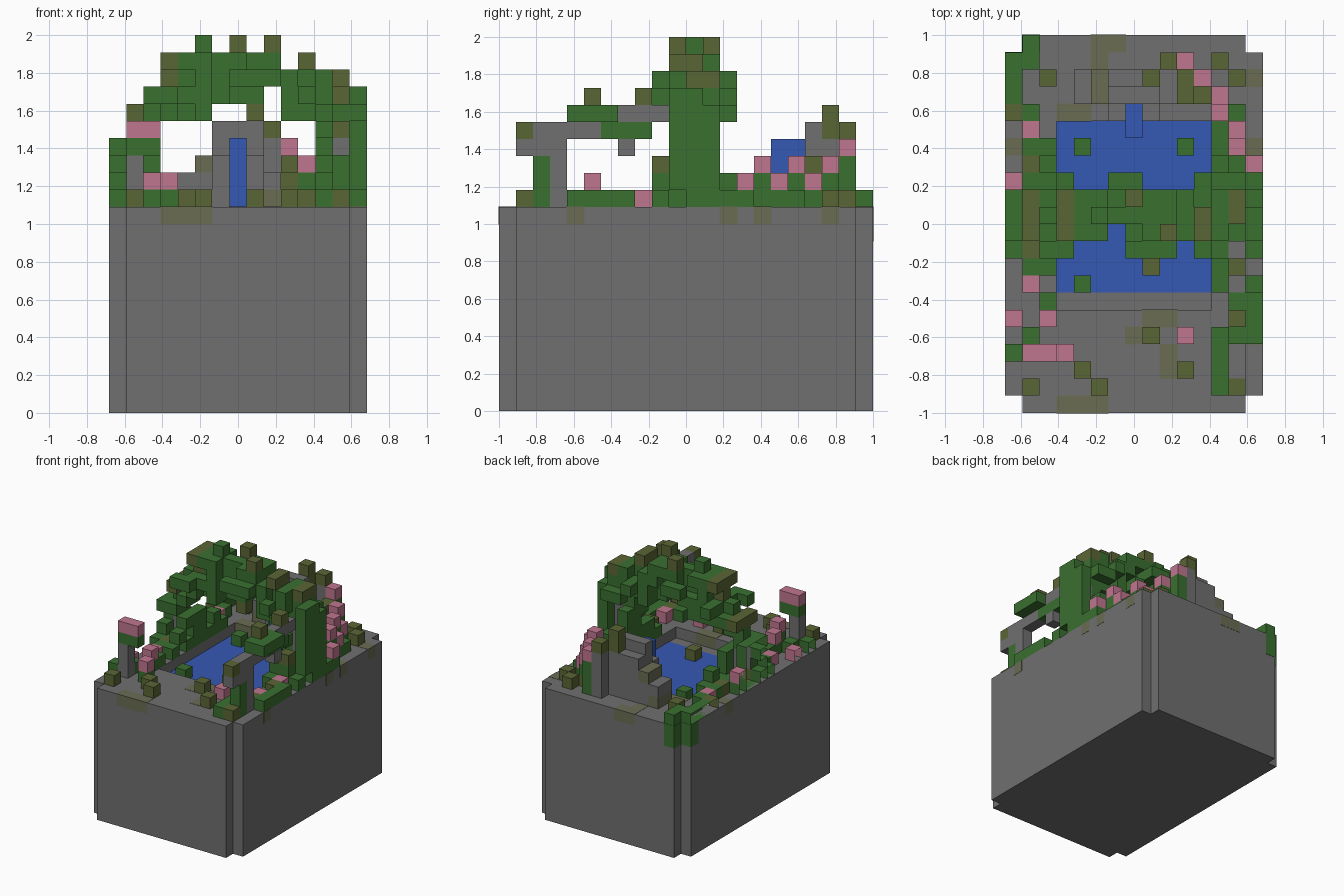
import bpy, bmesh, random
from mathutils import Vector

random.seed(4)
U = 1 / 11                      # edge of one block
if "Cube" in bpy.data.objects:
    bpy.data.objects.remove(bpy.data.objects["Cube"])


def material(name, code):
    srgb = [c / 255 for c in bytes.fromhex(code)]
    color = [((c + 0.055) / 1.055) ** 2.4 for c in srgb] + [1]
    mat = bpy.data.materials.new(name)
    mat.use_nodes = True
    mat.diffuse_color = color
    mat.node_tree.nodes["Principled BSDF"].inputs["Base Color"].default_value = color
    return mat


MATS = {"s": material("stone grey", "707070"), "m": material("mossy stone", "6a6c54"),
        "g": material("leaf green", "3a7030"), "o": material("olive leaf", "5a6635"),
        "p": material("blossom pink", "c07690"), "b": material("water blue", "3558b4")}
KEYS = list(MATS)


def spot(i, j, k):
    return Vector(((i - 7.5) * U, (j - 11) * U, k * U))


def finish(name, bm):
    mesh = bpy.data.meshes.new(name)
    bm.to_mesh(mesh)
    bm.free()
    for mat in MATS.values():
        mesh.materials.append(mat)
    obj = bpy.data.objects.new(name, mesh)
    bpy.context.collection.objects.link(obj)


def boxes(name, key, spans, swell=0):
    """Boxes given as pairs of low and high grid corners."""
    bm = bmesh.new()
    for low, high in spans:
        a, b = spot(*low), spot(*high)
        made = bmesh.ops.create_cube(bm, size=1)["verts"]
        for v in made:
            v.co = Vector((a[n] + b[n]) / 2 + v.co[n] * (b[n] - a[n] + swell) for n in range(3))
    for f in bm.faces:
        f.material_index = KEYS.index(key)
    finish(name, bm)


def blocks(name, cells):
    """Unit blocks from a dictionary of cells, without the hidden inner faces."""
    bm = bmesh.new()
    for cell, key in cells.items():
        made = bmesh.ops.create_cube(bm, size=U)["verts"]
        mid = spot(*(c + 0.5 for c in cell))
        bmesh.ops.translate(bm, verts=made, vec=mid)
        for f in {f for v in made for f in v.link_faces}:
            f.material_index = KEYS.index(key)
    hidden = []
    for f in bm.faces:
        out = f.calc_center_median() + f.normal * U / 2
        near = (int(out.x / U + 7.5), int(out.y / U + 11), int(out.z / U))
        if near in cells:
            hidden.append(f)
    bmesh.ops.delete(bm, geom=hidden, context="FACES")
    finish(name, bm)


def drawing(rows, place):
    """Turn a drawn pattern into cells; place maps column and row to a cell."""
    return {place(c, r): key for r, row in enumerate(rows)
            for c, key in enumerate(row) if key != "."}


# Stone base: notched lower body
outline = [(1, 0), (13.5, 0)]
bm = bmesh.new()
corner = [(7.5, 10), (6.5, 10), (6.5, 11)]
quarter = corner + [(-x, y) for x, y in reversed(corner)]
ring = quarter + [(-x, -y) for x, y in quarter]
face = bm.faces.new([bm.verts.new((x * U, y * U, 0)) for x, y in ring])
top = bmesh.ops.extrude_face_region(bm, geom=[face])["geom"]
bmesh.ops.translate(bm, verts=[v for v in top if isinstance(v, bmesh.types.BMVert)], vec=(0, 0, 11 * U))
bmesh.ops.recalc_face_normals(bm, faces=bm.faces)
finish("stone_base", bm)

# Rim around the sunken pool
boxes("stone_rim", "s", [
    ((1, 0, 11), (14, 1, 12)), ((0, 1, 11), (15, 6, 12)),
    ((0, 6, 11), (3, 17, 12)), ((12, 6, 11), (15, 17, 12)),
    ((0, 17, 11), (15, 21, 12)), ((1, 21, 11), (14, 22, 12))])
boxes("pool_water", "b", [((3, 7, 10.97), (12, 17, 11.04))])

# Moss stains lying flush on the stone
stains = [(3, 0), (4, 0), (5, 0), (5, 21), (6, 21), (5, 20), (3, 17), (4, 17), (9, 3), (9, 2),
          (7, 4), (8, 5), (9, 5), (0, 15), (14, 4), (14, 13), (14, 15), (14, 19)]
boxes("moss_stains", "m", [((i, j, 11), (i + 1, j + 1, 12)) for i, j in stains], 0.004)
boxes("corner_ivy", "g", [((0, 20, 10), (1, 21, 12)), ((1, 21, 10), (2, 22, 12))], 0.004)

# Lily pads
pads = {(4, 15, 11): "g", (10, 15, 11): "g", (8, 8, 11): "o", (4, 7, 11): "g"}
blocks("lily_pads", pads)

# Overgrown arch across the pool
ARCH = ["...ogggggg.o...",
        "...ogggggggggo.",
        "..ggggggg.ggggg",
        ".ogggg....ggggg",
        ".gg.........gsg",
        "gg..........gsg",
        "gsg.........gsg",
        "gsg.........ggg",
        "gog.........ggg"]
arch = drawing(ARCH, lambda c, r: (c, 11, 20 - r))
for (i, j, k), key in list(arch.items()):
    for side in (10, 12):
        if key != "s" and random.random() < 0.62:
            arch[i, side, k] = key
arch |= {(5, 11, 21): "g", (7, 12, 21): "o", (9, 10, 21): "o", (5, 12, 20): "g"}
for i, j, k in ((3, 9, 18), (7, 9, 19), (8, 9, 19), (11, 9, 18), (2, 9, 18), (12, 9, 17), (9, 9, 19),
                (6, 13, 19), (7, 13, 19), (11, 13, 18), (3, 13, 18), (12, 13, 17), (13, 13, 17)):
    arch[i, j, k] = "g"
arch[8, 10, 17] = "o"
blocks("overgrown_arch", arch)

# Branch arch running forward along the side
BRANCH = [".....o..o.....",
          "....gggsss....",
          ".ossssggg.....",
          ".sss...s......",
          "..gs.....o....",
          "..gs.....g....",
          ".ogsop..p....."]
branch = drawing(BRANCH, lambda c, r: (13, c, 18 - r))
for j in (4, 5, 6):
    branch[14, j, 17] = "g"
for j in (7, 8):
    branch[12, j, 16] = "g"
branch = {c: key for c, key in branch.items() if c not in arch}
blocks("branch_arch", branch)

# Broken pillar with blossom on the opposite front corner
pillar = {(1, 3, k): "s" for k in (12, 13, 14)}
pillar |= {(i, 3, 15): "g" for i in (1, 2)} | {(i, 3, 16): "p" for i in (1, 2)}
blocks("broken_pillar", pillar)

# Rock cairn behind the pool, with its spring
CAIRN = ["......sss......",
         "......sss......",
         ".....msss.o....",
         "....ssssss.....",
         "....mssssmoo..."]
cairn = drawing(CAIRN, lambda c, r: (c, 18, 16 - r))
cairn |= drawing(CAIRN[1:], lambda c, r: (c, 19, 15 - r))
cairn |= {(i, 17, k): "s" for i in (6, 7, 8) for k in (12, 13, 14)}
cairn |= {(9, 20, k): "s" for k in (12, 13, 14, 15)}
cairn |= {(9, 20, 16): "o", (8, 19, 16): "o", (8, 19, 17): "o", (10, 19, 13): "o"}
cairn[7, 17, 15] = "b"
cairn |= {(7, 16, k): "b" for k in (11, 12, 13, 14, 15)}
blocks("cairn_and_spring", cairn)

# Low plants on the rim, drawn from the back edge to the front edge
PLANTS = [".g.............",
          "gg........g.o..",
          "g.o.o......g.o.",
          "g...........g..",
          "og..........gg.",
          ".p..........gg.",
          ".gg.........gg.",
          ".og.........ggg",
          "pgg.........gog",
          "gpg.........ggg",
          "gg...........gg",
          ".gg.........gg.",
          "go..........gog",
          ".gg.........gg.",
          ".p...........og",
          "..g...........g",
          "p.p...........g",
          ".g......o.p.g.g",
          "g..g........g..",
          "....o.....o.g..",
          ".o...o......g..",
          "..............."]
plants = drawing(PLANTS, lambda c, r: (c, 21 - r, 12))

# Flowering steps climbing the back corner, and other taller plants
for i, j, cap in ((10, 20, 15), (11, 19, 14), (12, 18, 13), (12, 17, 14), (13, 16, 13),
                  (13, 15, 14), (14, 14, 13), (3, 3, 13), (2, 5, 13), (0, 13, 13)):
    plants |= {(i, j, k): "g" for k in range(12, cap)}
    plants[i, j, cap] = "p"
plants |= {(i, j, 13): "g" for i, j in ((2, 14), (12, 14), (12, 9), (12, 13), (2, 9), (13, 13))}
blocks("rim_plants", {c: key for c, key in plants.items() if c not in arch and c not in branch})
